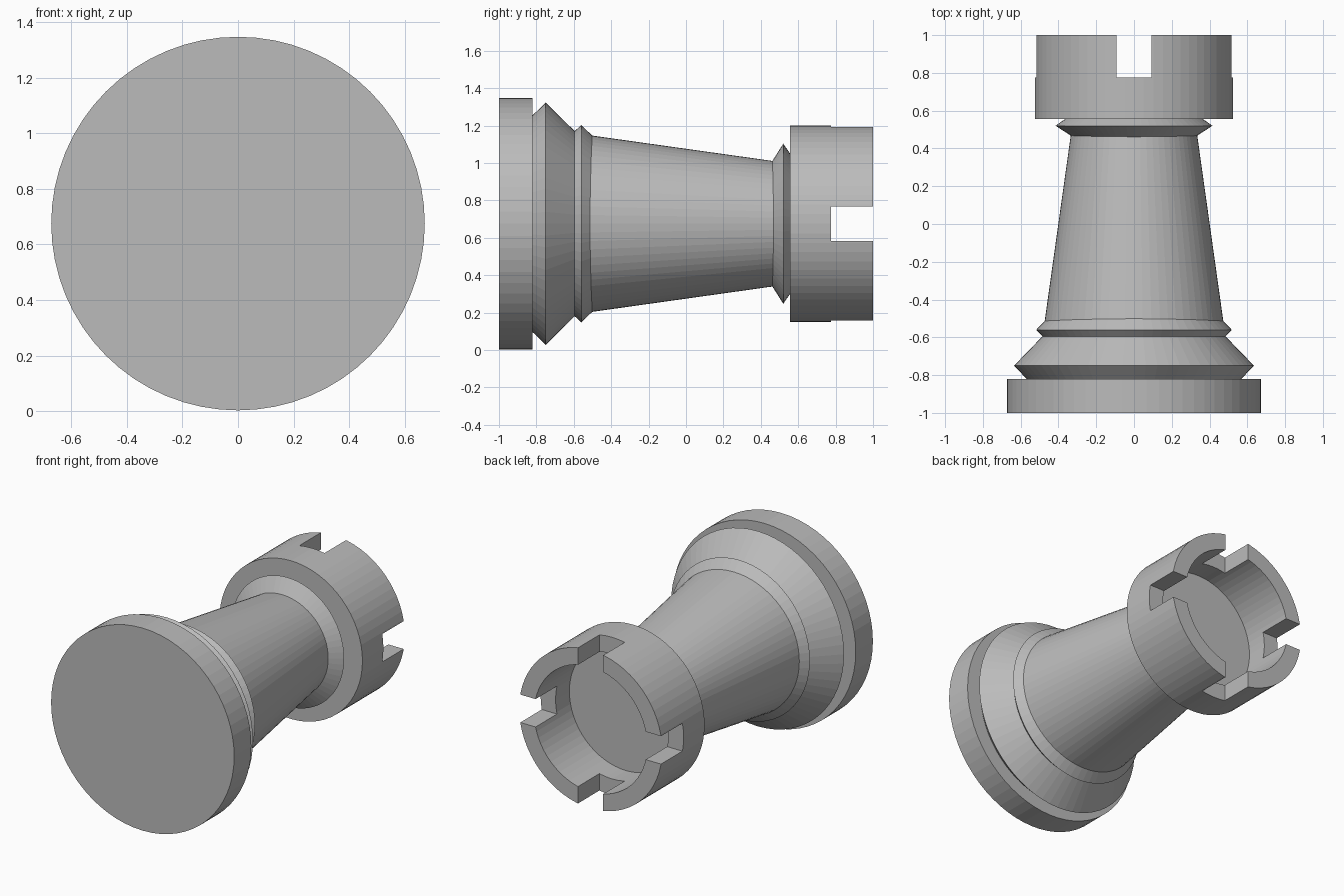
import bpy, bmesh, math

if "Cube" in bpy.data.objects:
    bpy.data.objects.remove(bpy.data.objects["Cube"])

AXIS_Z = 0.675   # the rook lies along y, with its axis at this height
SIDES = 64

stone = bpy.data.materials.new("grey")
stone.diffuse_color = (0.5, 0.5, 0.5, 1)
stone.use_nodes = True
stone.node_tree.nodes["Principled BSDF"].inputs["Base Color"].default_value = stone.diffuse_color


def lathe(name, profile, squash=1.0):
    """Revolve (y, radius) points round the y axis; both ends are capped."""
    bm = bmesh.new()
    rings = []
    for y, r in profile:
        rings.append([bm.verts.new((squash * r * math.sin(a), y, AXIS_Z + r * math.cos(a)))
                      for a in (2 * math.pi * i / SIDES for i in range(SIDES))])
    for a, b in zip(rings, rings[1:]):
        for i in range(SIDES):
            j = (i + 1) % SIDES
            bm.faces.new((a[i], a[j], b[j], b[i]))
    bm.faces.new(rings[0])
    bm.faces.new(rings[-1])
    bmesh.ops.recalc_face_normals(bm, faces=bm.faces[:])
    mesh = bpy.data.meshes.new(name)
    bm.to_mesh(mesh)
    bm.free()
    mesh.materials.append(stone)
    obj = bpy.data.objects.new(name, mesh)
    bpy.context.collection.objects.link(obj)
    return obj


# Base disc and the bevelled rings above it
lathe("base", [(-1, 0.672), (-0.82, 0.672)])
lathe("base_ring", [(-0.83, 0.57), (-0.75, 0.648), (-0.585, 0.485)], 0.98)
lathe("lower_collar", [(-0.6, 0.49), (-0.56, 0.528), (-0.49, 0.46)], 0.98)

# Tapered shaft and the ring under the crown
lathe("shaft", [(-0.6, 0.485), (0.56, 0.322)])
lathe("neck_ring", [(0.455, 0.325), (0.52, 0.428), (0.56, 0.37)], 0.97)

# Hollow crown
crown = lathe("crown", [(0.555, 0.525), (1, 0.525), (1, 0.415), (0.63, 0.415)])
bm = bmesh.new()
bm.from_mesh(crown.data)
# close the underside: the end caps are the cavity floor and the bottom
bm.to_mesh(crown.data)
bm.free()

# Two crossing bars cut the four battlement slots
for name, size in (("slot_cutter_x", (2, 0.5, 0.185)), ("slot_cutter_z", (0.185, 0.5, 2))):
    bpy.ops.mesh.primitive_cube_add(size=1, location=(0, 0.775 + 0.25, AXIS_Z))
    cutter = bpy.context.object
    cutter.name = name
    cutter.scale = size
    cutter.hide_render = True
    cutter.display_type = 'WIRE'
    cutter.data.materials.append(stone)
    mod = crown.modifiers.new(name, 'BOOLEAN')
    mod.operation = 'DIFFERENCE'
    mod.solver = 'EXACT'
    mod.object = cutter
